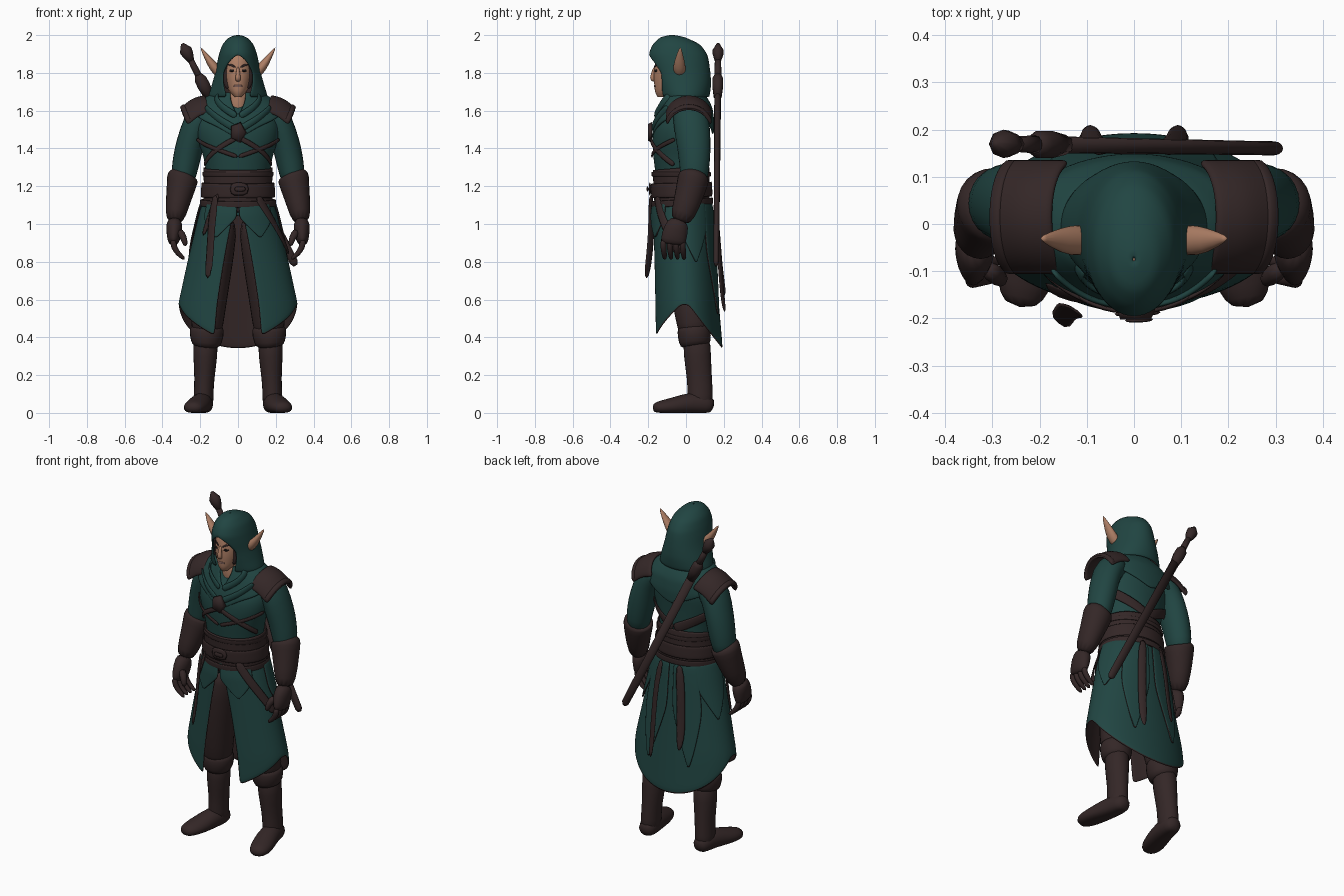
import bpy
from math import sin, cos, pi, asin, radians
from mathutils import Vector

if "Cube" in bpy.data.objects:
    bpy.data.objects.remove(bpy.data.objects["Cube"])


def material(name, rgb):
    m = bpy.data.materials.new(name)
    m.use_nodes = True
    m.diffuse_color = (*rgb, 1)
    m.node_tree.nodes["Principled BSDF"].inputs["Base Color"].default_value = (*rgb, 1)
    return m


green = material("dark_green_cloth", (0.015, 0.06, 0.055))
brown = material("dark_brown_leather", (0.034, 0.02, 0.02))
skin = material("skin", (0.42, 0.21, 0.13))
lip = material("lips", (0.24, 0.13, 0.11))
dark = material("eye_dark", (0.01, 0.008, 0.008))


def build(name, verts, faces, mats, mirror=False, thick=0, rim=0, sub=1):
    me = bpy.data.meshes.new(name)
    me.from_pydata([tuple(v) for v in verts], [], faces)
    for m in mats:
        me.materials.append(m)
    for p in me.polygons:
        p.use_smooth = True
    ob = bpy.data.objects.new(name, me)
    bpy.context.scene.collection.objects.link(ob)
    if mirror:
        ob.modifiers.new("mirror", 'MIRROR')
    if thick:
        s = ob.modifiers.new("thickness", 'SOLIDIFY')
        s.thickness, s.offset = thick, -1
        s.material_offset, s.material_offset_rim = len(mats) - 1, rim
    if sub:
        ob.modifiers.new("smooth", 'SUBSURF').levels = sub
        ob.modifiers["smooth"].render_levels = sub
    return ob


def prof(rows, k):
    """Interpolate the rest of a row by its first column (ascending)."""
    k = min(max(k, rows[0][0]), rows[-1][0])
    for a, b in zip(rows, rows[1:]):
        if k <= b[0]:
            f = (k - a[0]) / (b[0] - a[0])
            return [p + (q - p) * f for p, q in zip(a[1:], b[1:])]


def oval(t, z, cy, rx, ry, off=0):
    return Vector(((rx + off) * sin(t), cy - (ry + off) * cos(t), z))


def shell(name, f, nu, nv, mats, mirror=True, thick=0.008, rim=0):
    """Surface patch: u runs front to back, v runs downward."""
    verts = [f(i / nu, j / nv) for i in range(nu + 1) for j in range(nv + 1)]
    w = nv + 1
    faces = [(i * w + j, i * w + j + 1, (i + 1) * w + j + 1, (i + 1) * w + j)
             for i in range(nu) for j in range(nv)]
    return build(name, verts, faces, mats, mirror, thick, rim)


def tube(name, pts, mat, mirror=True, seg=12, ref=(0, 1, 0), sub=1, floor=-1):
    """Limb through points of (x, y, z, half width, half depth)."""
    c = [Vector(p[:3]) for p in pts]
    verts, n = [], len(pts)
    for i, p in enumerate(pts):
        t = (c[min(i + 1, n - 1)] - c[max(i - 1, 0)]).normalized()
        a = Vector(ref).cross(t).normalized()
        b = t.cross(a)
        for k in range(seg):
            q = 2 * pi * k / seg
            v = c[i] + a * (p[3] * cos(q)) + b * (p[4] * sin(q))
            v.z = max(v.z, floor)
            verts.append(v)
    faces = [(i * seg + k, i * seg + (k + 1) % seg, (i + 1) * seg + (k + 1) % seg, (i + 1) * seg + k)
             for i in range(n - 1) for k in range(seg)]
    faces += [tuple(reversed(range(seg))), tuple(range((n - 1) * seg, n * seg))]
    return build(name, verts, faces, [mat], mirror, sub=sub)


def ribbon(name, pts, width, mat, mirror=False, thick=0.01, taper=1):
    """Flat strap through points, facing away from the body axis."""
    c = [Vector(p) for p in pts]
    verts, n = [], len(c)
    for i, p in enumerate(c):
        t = (c[min(i + 1, n - 1)] - c[max(i - 1, 0)]).normalized()
        out = Vector((p.x, p.y + 0.02, 0)).normalized()
        s = t.cross(out).normalized() * width / 2 * (taper if i == n - 1 else 1)
        verts += [p - s, p + s]
    faces = [(2 * i, 2 * i + 1, 2 * i + 3, 2 * i + 2) for i in range(n - 1)]
    return build(name, verts, faces, [mat], mirror, thick)


def mix(a, b, n=7):
    return [[p + (q - p) * i / n for p, q in zip(a, b)] for i in range(n + 1)]


# Torso, corset and belts
BODY = [(1.04, -.02, .17, .13), (1.15, -.022, .17, .135), (1.25, -.025, .165, .135),
        (1.35, -.03, .182, .143), (1.45, -.03, .215, .15), (1.53, -.02, .22, .15),
        (1.6, 0, .19, .115), (1.67, 0, .11, .085)]


def body(t, z, off=0):
    return oval(t, z, *prof(BODY, z), off)


def band(name, top, low, off, mat, dip=0):
    shell(name, lambda u, v: body(pi * u, top + (low - top) * v + dip * cos(pi * u), off), 16, 3, [mat])


shell("tunic", lambda u, v: body(pi * u, 1.67 - .63 * v), 16, 16, [green])
band("corset", 1.3, 1.07, .014, brown, -.012)
band("corset_rim", 1.275, 1.25, .022, brown)
band("belt", 1.22, 1.14, .028, brown, -.005)
band("lower_belt", 1.13, 1.095, .032, brown, -.01)
ribbon("buckle_frame", [body(t, 1.185, .042) for t in (-.22, 0, .3)], .075, brown, thick=.012)
ribbon("buckle_pin", [body(t, 1.185, .052) for t in (-.1, .05, .2)], .03, brown)

# Chest and back straps
ribbon("chest_strap", [body(t, z, .013) for t, z in mix((0, 1.46), (1.35, 1.31))], .03, brown, True)
ribbon("under_chest_strap", [body(t, z, .013) for t, z in mix((0, 1.355), (1.4, 1.45))], .025, brown, True)
ribbon("back_strap", [body(t, z, .013) for t, z in mix((1.6, 1.46), (pi, 1.31))], .06, brown, True)

# Shoulder mantle with a neck notch
MANTLE = [(1.44, -.02, .25, .167), (1.55, -.008, .255, .158), (1.62, 0, .23, .14),
          (1.67, -.005, .175, .118), (1.7, -.012, .12, .1)]


def mantle(t, z, off=0):
    return oval(t, z, *prof(MANTLE, z), off)


HEM = [(0, 1.45), (.5, 1.52), (1.3, 1.59), (1.9, 1.59), (pi, 1.47)]


def mantle_patch(u, v):
    t0 = max(0, .32 * (1 - 2 * v))
    t = t0 + (pi - t0) * u
    return mantle(t, 1.7 + (prof(HEM, t)[0] - 1.7) * v)


shell("mantle", mantle_patch, 20, 10, [green], thick=.012)
for k, (off, z) in enumerate(((.01, 1.5), (.014, 1.57))):
    ribbon(f"mantle_fold_{k}", [mantle(t, h, off) for t, h in mix((.03, z), (.85, z + .12))],
           .04, green, True, .014)
tube("clasp", [(0, -.18, 1.485, .045, .058), (0, -.202, 1.485, .036, .046)], brown, False, 5, (0, 0, 1), 0)
tube("neck", [(0, -.02, 1.52, .075, .07), (0, -.05, 1.62, .062, .068), (0, -.06, 1.74, .055, .06)], skin, False)


# Shoulder pads
def pad(u, v, lift=0):
    s = 2 * u - 1
    x, z = prof([(0, .175, 1.685), (.5, .245, 1.665), (1, .31, 1.612)], v)
    return Vector((x - .04 * s * s, .015 + .13 * sin(1.3 * s), z + lift - .12 * (1 - cos(1.3 * s))))


shell("shoulder_pad", pad, 12, 5, [brown], thick=.018)
shell("shoulder_pad_rim", lambda u, v: pad(u, .82 + .2 * v, .008), 12, 2, [brown], thick=.018)

# Head and face
HEAD = [(1.672, -.125, .018, .025), (1.69, -.112, .038, .052), (1.72, -.09, .058, .077),
        (1.77, -.075, .073, .097), (1.82, -.07, .08, .1), (1.88, -.07, .075, .09), (1.94, -.07, .03, .04)]


def head(t, z, off=0):
    return oval(t, z, *prof(HEAD, z), off)


shell("head", lambda u, v: head(pi * u, 1.94 - .268 * v), 12, 12, [skin], thick=0)
tube("nose", [(0, -.166, 1.835, .008, .006), (0, -.176, 1.79, .012, .012),
              (0, -.18, 1.768, .018, .016), (0, -.166, 1.754, .01, .006)], skin, False, 8)
ribbon("eye", [head(t, 1.812, .003) for t in (.25, .42, .62)], .014, dark, True, .005)
ribbon("eyebrow", [head(t, z, .005) for t, z in ((.15, 1.828), (.42, 1.842), (.75, 1.845))], .012, brown, True, .006)
ribbon("mouth", [head(t, 1.73, .003) for t in (-.4, -.2, 0, .2, .4)], .013, lip, thick=.005)
ribbon("side_hair", [head(t, z, .008) for t, z in ((.7, 1.88), (1.0, 1.83), (1.12, 1.77), (1.2, 1.71))], .035, brown, True)
tube("ear", [(.08, -.03, 1.78, .02, .022), (.115, -.035, 1.815, .03, .036),
             (.15, -.035, 1.86, .021, .03), (.2, -.03, 1.938, .003, .004)], skin)

# Hood: last column is the half width of the face opening
HOOD = [(2.003, -.075, .003, .003, 0), (1.988, -.07, .05, .07, 0), (1.95, -.05, .084, .128, 0),
        (1.9, -.043, .101, .156, 0), (1.86, -.035, .11, .157, .05), (1.8, -.022, .121, .152, .083),
        (1.74, -.012, .138, .146, .08), (1.67, -.005, .16, .13, .06)]
HOOD_ROWS = [(i / (len(HOOD) - 1), *r) for i, r in enumerate(HOOD)]


def hood(u, v):
    z, cy, rx, ry, w = prof(HOOD_ROWS, v)
    t0 = asin(w / rx)
    return oval(t0 + (pi - t0) * u, z, cy, rx, ry)


shell("hood", hood, 16, 14, [green, brown], thick=.012)

# Long split skirt with brown lining
SKIRT = [(.34, .01, .33, .185), (.57, 0, .318, .175), (.8, -.01, .268, .165),
         (1.05, -.02, .208, .157), (1.13, -.02, .185, .147)]


def skirt(t, z, off=0):
    return oval(t, z, *prof(SKIRT, z), off)


def skirt_patch(u, v):
    t0 = asin(.12 * v ** .7 / (.19 + .13 * v))
    t = t0 + (pi - t0) * u
    if t < radians(95):
        hem = prof([(0, .39), (.36, .4), (1.4, .57), (1.7, .57)], t)[0]
    else:
        hem = .57 - .23 * sin((t - radians(95)) / radians(85) * pi / 2)
    return skirt(t, 1.12 + (hem - 1.12) * v)


shell("skirt", skirt_patch, 24, 12, [green, brown], rim=1)


# Overlapping cloth flaps on the skirt
def flap(name, mid, half, low):
    def patch(u, v):
        w = half * (1 - max(0, v - .45) / .55 * .95)
        return skirt(mid + (2 * u - 1) * w, 1.12 + (low - 1.12) * v, .012)
    shell(name, patch, 8, 10, [green, brown], thick=.01, rim=1)


flap("back_flap", 2.72, .36, .52)
flap("side_flap", 1.95, .5, .8)
flap("front_flap", .5, .48, .93)

# Hanging belt tails and hip sash
ribbon("front_tail", [(-.12, -.19, 1.17), (-.145, -.185, 1.0), (-.15, -.195, .85), (-.165, -.215, .7)], .055, brown)
ribbon("short_front_tail", [skirt(t, z, .02) for t, z in ((-.55, 1.17), (-.7, 1.05), (-.85, .93))], .045, brown)
ribbon("hip_sash", [skirt(t, z, .018) for t, z in mix((.55, 1.15), (1.45, .84))], .05, brown)
for side, low in ((1, .53), (-1, .62)):
    ribbon(f"back_tail_{'left' if side > 0 else 'right'}",
           [(side * .06, .155, 1.13), (side * .085, .175, .98), (side * .095, .185, .8),
            (side * .1, .2, low + .07), (side * .1, .213, low)], .052, brown, taper=.3, thick=.014)

# Arms, bracers and gloved hands
tube("sleeve", [(.13, .02, 1.6, .08, .09), (.2, .025, 1.575, .085, .1), (.24, .035, 1.48, .075, .098),
                (.265, .045, 1.38, .078, .09), (.285, .045, 1.28, .072, .08), (.295, .04, 1.2, .06, .07)], green)
tube("bracer", [(.285, .045, 1.265, .06, .06), (.292, .042, 1.258, .09, .088), (.296, .035, 1.22, .084, .086),
                (.32, .005, 1.11, .066, .075), (.338, -.035, 1.0, .05, .06)], brown)
tube("palm", [(.338, -.03, 1.03, .042, .05), (.336, -.055, .97, .046, .07),
              (.342, -.068, .91, .034, .07), (.34, -.07, .89, .02, .06)], brown)
for k in range(4):
    y = -.12 + .034 * k
    tube(f"finger_{k}", [(.345, y, .92, .018, .018), (.34, y, .875, .018, .017),
                         (.315, y + .005, .84, .015, .016), (.28, y + .008, .812, .01, .011)], brown, seg=8)
tube("thumb", [(.315, -.09, .97, .025, .025), (.285, -.115, .925, .02, .022),
               (.277, -.12, .88, .013, .014)], brown, seg=8)

# Legs, cuffs and boots
tube("trouser_leg", [(.08, -.01, 1.06, .09, .11), (.11, 0, .85, .095, .11), (.15, .02, .6, .095, .1),
                     (.165, .04, .46, .09, .09), (.167, .048, .4, .075, .08)], brown)
tube("trouser_cuff", [(.165, .04, .47, .08, .08), (.165, .042, .44, .1, .095),
                      (.167, .047, .37, .085, .088), (.17, .05, .345, .07, .075)], brown)
tube("boot_shaft", [(.17, .055, .42, .07, .078), (.173, .06, .3, .067, .075), (.178, .072, .18, .054, .068),
                    (.182, .075, .1, .054, .07), (.185, .078, .01, .058, .07)], brown, floor=0)
tube("boot_foot", [(.18, .148, .03, .035, .035), (.182, .11, .045, .056, .06), (.192, .03, .05, .06, .065),
                   (.215, -.06, .035, .068, .05), (.235, -.13, .028, .062, .04),
                   (.242, -.178, .025, .035, .026)], brown, ref=(0, 0, 1), floor=0)

# Sheathed sword slung across the back
HILT, TIP = Vector((-.295, .17, 1.955)), Vector((.305, .16, .78))


def along(name, steps, seg):
    tube(name, [(*HILT.lerp(TIP, s), a, b) for s, a, b in steps], brown, False, seg, sub=0)


along("pommel", [(0, .008, .008), (.03, .034, .03), (.05, .03, .028), (.085, .014, .014)], 8)
along("grip", [(.06, .016, .016), (.17, .019, .02)], 12)
along("guard", [(.14, .018, .018), (.16, .032, .03), (.19, .034, .03), (.24, .026, .022)], 10)
along("scabbard", [(.2, .027, .018), (.9, .024, .015), (.985, .022, .015), (1, .012, .008)], 12)
